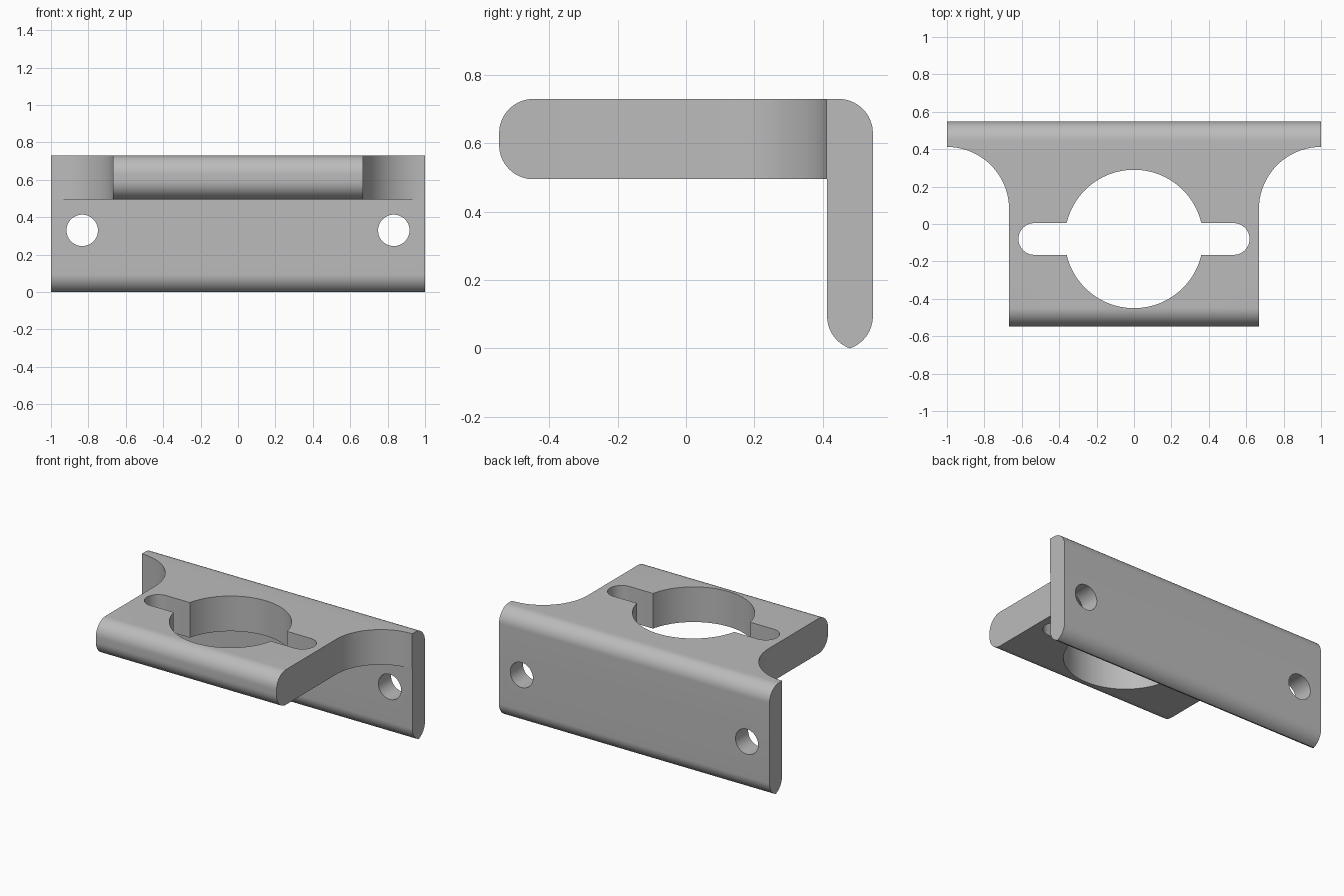
import bpy
import bmesh
from math import cos, sin, pi, sqrt, radians, asin
from mathutils import Vector

default = bpy.data.objects.get("Cube")
if default:
    bpy.data.objects.remove(default)

grey = bpy.data.materials.new("plain grey")
grey.use_nodes = True
colour = (0.5, 0.5, 0.5, 1)
grey.diffuse_color = colour
grey.node_tree.nodes["Principled BSDF"].inputs["Base Color"].default_value = colour


def arc(cx, cy, r, start, end, steps=16):
    """Points on an arc, angles in degrees."""
    angles = [radians(start + (end - start) * i / steps) for i in range(steps + 1)]
    return [(cx + r * cos(a), cy + r * sin(a)) for a in angles]


def prism(name, outline, place, sweep):
    """Sweep a flat outline, placed in space by a function, along a vector."""
    bm = bmesh.new()
    face = bm.faces.new([bm.verts.new(place(u, v)) for u, v in outline])
    moved = bmesh.ops.extrude_face_region(bm, geom=[face])["geom"]
    bmesh.ops.translate(bm, vec=Vector(sweep),
                        verts=[g for g in moved if isinstance(g, bmesh.types.BMVert)])
    bmesh.ops.recalc_face_normals(bm, faces=bm.faces)
    mesh = bpy.data.meshes.new(name)
    bm.to_mesh(mesh)
    bm.free()
    mesh.materials.append(grey)
    obj = bpy.data.objects.new(name, mesh)
    bpy.context.collection.objects.link(obj)
    return obj


def cut(target, cutter):
    cutter.hide_render = True
    mod = target.modifiers.new("cut", "BOOLEAN")
    mod.operation = "DIFFERENCE"
    mod.solver = "EXACT"
    mod.object = cutter
    bpy.context.view_layer.objects.active = target
    bpy.ops.object.modifier_apply(modifier=mod.name)
    bpy.data.objects.remove(cutter)


# L-shaped bracket: side profile swept across the full width
front, back, inner = -0.547, 0.547, 0.413
top, under, r = 0.73, 0.495, 0.1
half = (back - inner) / 2
tip = sqrt(r * r - (r - half) ** 2)
lean = asin(tip / r) * 180 / pi
profile = (
    arc(front + r, top - r, r, 180, 90)
    + arc(back - r, top - r, r, 90, 0)
    + arc(back - r, tip, r, 0, -lean)
    + arc(inner + r, tip, r, lean - 180, -180)[1:]
    + [(inner, under)]
    + arc(front + r, under + r, r, 270, 180)
)
bracket = prism("bracket", profile, lambda u, v: (-1, u, v), (2, 0, 0))

# Side cut-outs that narrow the shelf, with a round fillet into the flange
for side in (-1, 1):
    sweep_round = arc(1, 0.08, 0.332, 180, 90, 32)
    outline = [(0.668, -0.7)] + sweep_round + [(1.1, 0.412), (1.1, -0.7)]
    cut(bracket, prism("side_cutter", outline,
                       lambda u, v: (side * u, v, 0.3), (0, 0, 0.6)))

# Round opening with a slot reaching out on both sides
mid, radius, slot, reach = -0.08, 0.37, 0.085, 0.533
edge = asin(slot / radius) * 180 / pi
opening = (
    arc(0, mid, radius, edge, 180 - edge, 48)
    + arc(-reach, mid, slot, 90, 270)
    + arc(0, mid, radius, 180 + edge, 360 - edge, 48)
    + arc(reach, mid, slot, -90, 90)
)
cut(bracket, prism("opening_cutter", opening, lambda u, v: (u, v, 0.3), (0, 0, 0.6)))

# Screw holes through the flange
for side in (-1, 1):
    hole = arc(side * 0.833, 0.33, 0.084, 0, 360, 48)[:-1]
    cut(bracket, prism("hole_cutter", hole, lambda u, v: (u, 0.3, v), (0, 0.4, 0)))

# Smooth rounded surfaces, sharp edges kept
bpy.ops.object.select_all(action="DESELECT")
bracket.select_set(True)
bpy.context.view_layer.objects.active = bracket
bpy.ops.object.shade_smooth_by_angle(angle=radians(30))
